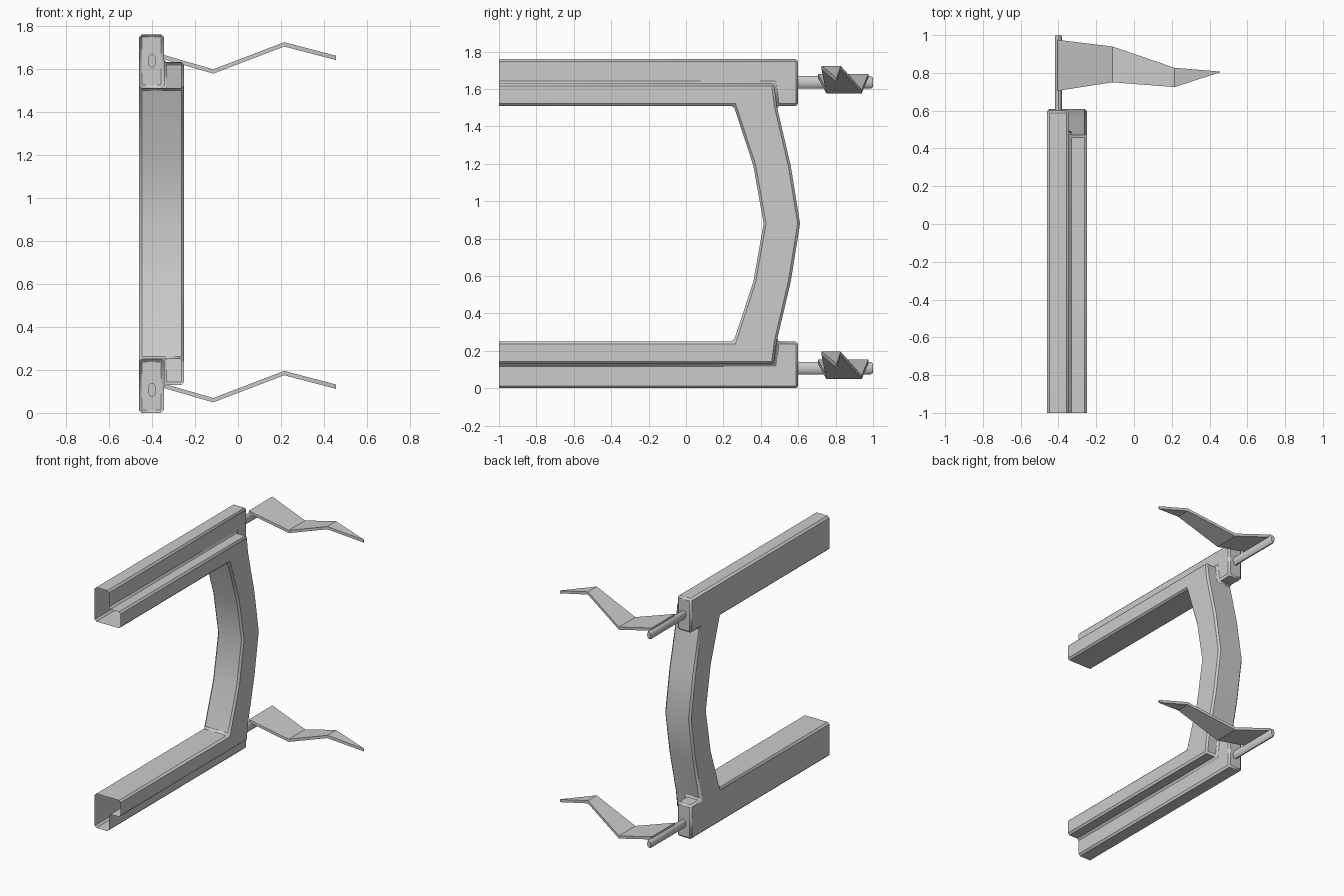
import bpy, bmesh, math

if "Cube" in bpy.data.objects:
    bpy.data.objects.remove(bpy.data.objects["Cube"])


def finish(name, bm, bevel=0.0):
    bmesh.ops.recalc_face_normals(bm, faces=bm.faces)
    me = bpy.data.meshes.new(name)
    bm.to_mesh(me)
    bm.free()
    ob = bpy.data.objects.new(name, me)
    bpy.context.collection.objects.link(ob)
    if bevel:
        m = ob.modifiers.new("bevel", 'BEVEL')
        m.width = bevel
        m.segments = 1
        m.limit_method = 'ANGLE'
        m.angle_limit = math.radians(40)
    bpy.ops.object.select_all(action='DESELECT')
    ob.select_set(True)
    bpy.context.view_layer.objects.active = ob
    bpy.ops.object.shade_smooth_by_angle(angle=math.radians(30))
    return ob


# Frame: two stepped C-shaped layers, mirrored about mid height, open at the front ends
H = 1.76


def mirrored(path):
    return path + [(y, H - z) for y, z in reversed(path) if abs(z - H / 2) > 1e-6]


X0, X1, X2 = -0.46, -0.345, -0.25
inner = mirrored([(-1, 0.25), (0.255, 0.25), (0.36, 0.57), (0.415, 0.88)])
post = [(0.485, 0.25), (0.56, 0.57), (0.61, 0.88)]
big = mirrored([(-1, 0), (0.6, 0), (0.6, 0.25)] + post) + inner[::-1]
small = mirrored([(-1, 0.13), (0.47, 0.13)] + post) + inner[::-1]
step = [(-1, 0), (0.6, 0), (0.6, 0.25), (0.485, 0.25), (0.47, 0.13), (-1, 0.13)]

bm = bmesh.new()


def face(pts):
    bm.faces.new([bm.verts.new(p) for p in pts])


def walls(loop, xa, xb):
    for a, b in zip(loop, loop[1:] + loop[:1]):
        if a[0] == -1 and b[0] == -1:
            continue
        face([(xa, *a), (xa, *b), (xb, *b), (xb, *a)])


walls(big, X0, X1)
walls(small, X1, X2)
face([(X0, *p) for p in big])
face([(X2, *p) for p in small])
face([(X1, *p) for p in step])
face([(X1, y, H - z) for y, z in step])
bmesh.ops.remove_doubles(bm, verts=bm.verts, dist=1e-4)
finish("frame", bm, 0.013)


# Oval axle with a chamfered end
def axle(name, z):
    bm = bmesh.new()
    n = 16
    rings = []
    for y, s in ((0.58, 1), (0.988, 1), (1.0, 0.75)):
        rings.append([bm.verts.new((-0.4 + 0.019 * s * math.cos(2 * math.pi * i / n), y,
                                    z + 0.033 * s * math.sin(2 * math.pi * i / n)))
                      for i in range(n)])
    for a, b in zip(rings, rings[1:]):
        for i in range(n):
            j = (i + 1) % n
            bm.faces.new((a[i], a[j], b[j], b[i]))
    bm.faces.new(rings[0])
    bm.faces.new(rings[-1])
    finish(name, bm)


# Folded tapering blade: x, height offset, y near, y far
STATIONS = [(-0.405, 0.036, 0.705, 0.975), (-0.115, -0.048, 0.75, 0.94),
            (0.215, 0.078, 0.725, 0.827), (0.455, 0.015, 0.803, 0.807)]


def blade(name, z):
    bm = bmesh.new()
    t = 0.01
    rings = [[bm.verts.new(p) for p in ((x, y0, z + h - t), (x, y1, z + h - t),
                                        (x, y1, z + h + t), (x, y0, z + h + t))]
             for x, h, y0, y1 in STATIONS]
    for a, b in zip(rings, rings[1:]):
        for i in range(4):
            j = (i + 1) % 4
            bm.faces.new((a[i], a[j], b[j], b[i]))
    bm.faces.new(rings[0])
    bm.faces.new(rings[-1])
    finish(name, bm)


for label, z in (("lower", 0.107), ("upper", 1.635)):
    axle(label + "_axle", z)
    blade(label + "_blade", z)
